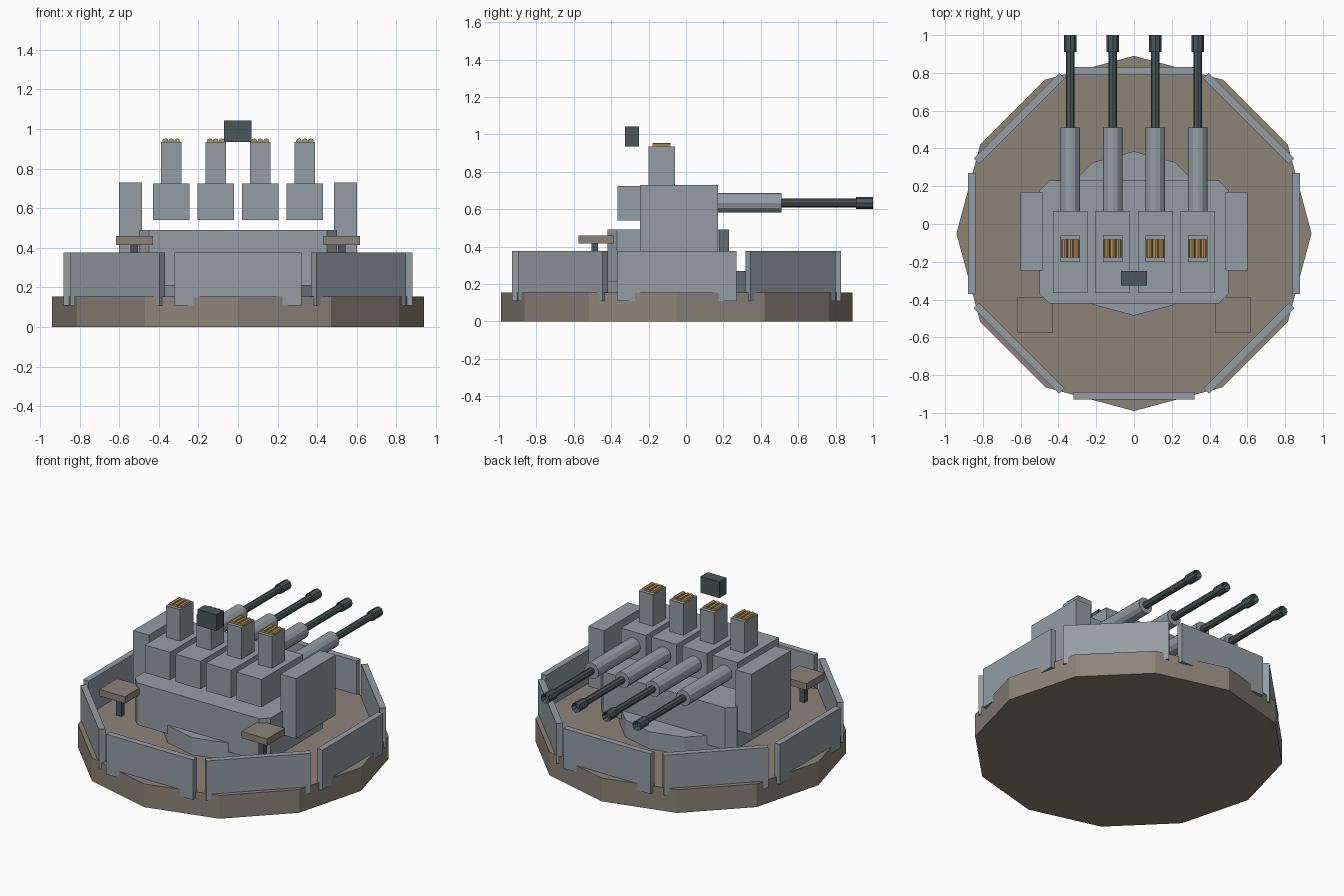
import bpy, bmesh, math
from mathutils import Matrix, Vector

cube = bpy.data.objects.get("Cube")
if cube:
    bpy.data.objects.remove(cube, do_unlink=True)


def material(name, rgb):
    m = bpy.data.materials.new(name)
    m.use_nodes = True
    m.diffuse_color = (*rgb, 1)
    m.node_tree.nodes["Principled BSDF"].inputs["Base Color"].default_value = (*rgb, 1)
    return m


GREY = material("armour grey", (0.30, 0.34, 0.37))
TAN = material("deck tan", (0.26, 0.23, 0.19))
SLATE = material("dark slate", (0.07, 0.095, 0.10))
BRASS = material("brass", (0.46, 0.31, 0.11))


def finish(name, bm, mat):
    bmesh.ops.recalc_face_normals(bm, faces=bm.faces)
    me = bpy.data.meshes.new(name)
    bm.to_mesh(me)
    bm.free()
    me.materials.append(mat)
    ob = bpy.data.objects.new(name, me)
    bpy.context.collection.objects.link(ob)
    return ob


def box(name, mat, x, y, z, turn=None):
    """Box from (min, max) ranges, optionally transformed by a matrix."""
    bm = bmesh.new()
    bmesh.ops.create_cube(bm, size=1)
    for v in bm.verts:
        v.co = Vector([(r[0] + r[1]) / 2 + c * (r[1] - r[0]) for r, c in zip((x, y, z), v.co)])
    if turn:
        bm.transform(turn)
    return finish(name, bm, mat)


def cylinder(name, mat, radius, sides, start, end, bore=0):
    """Flat-sided cylinder between two points, with an optional bore at the end."""
    start, end = Vector(start), Vector(end)
    axis = end - start
    bm = bmesh.new()
    bmesh.ops.create_cone(bm, cap_ends=True, segments=sides, radius1=radius,
                          radius2=radius, depth=axis.length)
    if bore:
        cap = max(bm.faces, key=lambda f: f.calc_center_median().z)
        bmesh.ops.inset_region(bm, faces=[cap], thickness=bore)
        for v in cap.verts:
            v.co.z -= radius
    rot = axis.to_track_quat('Z', 'Y').to_matrix().to_4x4()
    bm.transform(Matrix.Translation((start + end) / 2) @ rot)
    return finish(name, bm, mat)


# Platform and turret ring
CY = -0.05
cylinder("platform", TAN, 0.94, 12, (0, CY, 0), (0, CY, 0.155))
cylinder("turret_ring", GREY, 0.435, 12, (0, CY, 0.15), (0, CY, 0.27))

# Ring of splinter shields
for i in range(8):
    turn = Matrix.Translation((0, CY, 0)) @ Matrix.Rotation(i * math.pi / 4, 4, 'Z')
    box(f"shield_{i + 1}", GREY, (-0.32, 0.32), (0.84, 0.88), (0.11, 0.377), turn)

# Turret house with chamfered corners
house = box("turret_house", GREY, (-0.5, 0.5), (-0.42, 0.23), (0.21, 0.49))
bm = bmesh.new()
bm.from_mesh(house.data)
upright = [e for e in bm.edges if abs(e.verts[0].co.z - e.verts[1].co.z) > 0.1]
bmesh.ops.bevel(bm, geom=upright, offset=0.05, segments=1, affect='EDGES')
bm.to_mesh(house.data)
bm.free()

# Side armour and crew seats
for side, s in (("left", 1), ("right", -1)):
    mirror = Matrix.Scale(s, 4, (1, 0, 0))
    box(f"{side}_side_armour", GREY, (0.485, 0.6), (-0.245, 0.17), (0.33, 0.73), mirror)
    box(f"{side}_seat", TAN, (0.43, 0.617), (-0.575, -0.387), (0.415, 0.46), mirror)
    box(f"{side}_seat_post", SLATE, (0.505, 0.543), (-0.505, -0.47), (0.28, 0.42), mirror)

# Four guns, each with receiver, magazine, shells and barrel
BORE_Z = 0.633
for i in range(4):
    x = (i - 1.5) * 0.225
    n = i + 1
    box(f"receiver_{n}", GREY, (x - 0.092, x + 0.092), (-0.365, 0.07), (0.54, 0.725))
    box(f"magazine_{n}", GREY, (x - 0.052, x + 0.052), (-0.2, -0.06), (0.72, 0.935))
    for k in (-1, 0, 1):
        sx = x + k * 0.03
        cylinder(f"shell_{n}_{k + 2}", BRASS, 0.015, 8, (sx, -0.178, 0.938), (sx, -0.082, 0.938))
    cylinder(f"barrel_jacket_{n}", GREY, 0.052, 12, (x, 0.05, BORE_Z), (x, 0.51, BORE_Z))
    cylinder(f"barrel_{n}", SLATE, 0.023, 8, (x, 0.5, BORE_Z), (x, 0.93, BORE_Z))
    cylinder(f"muzzle_{n}", SLATE, 0.032, 8, (x, 0.91, BORE_Z), (x, 1.0, BORE_Z), 0.012)

# Gun sight
box("gun_sight", SLATE, (-0.07, 0.068), (-0.325, -0.25), (0.935, 1.043))
